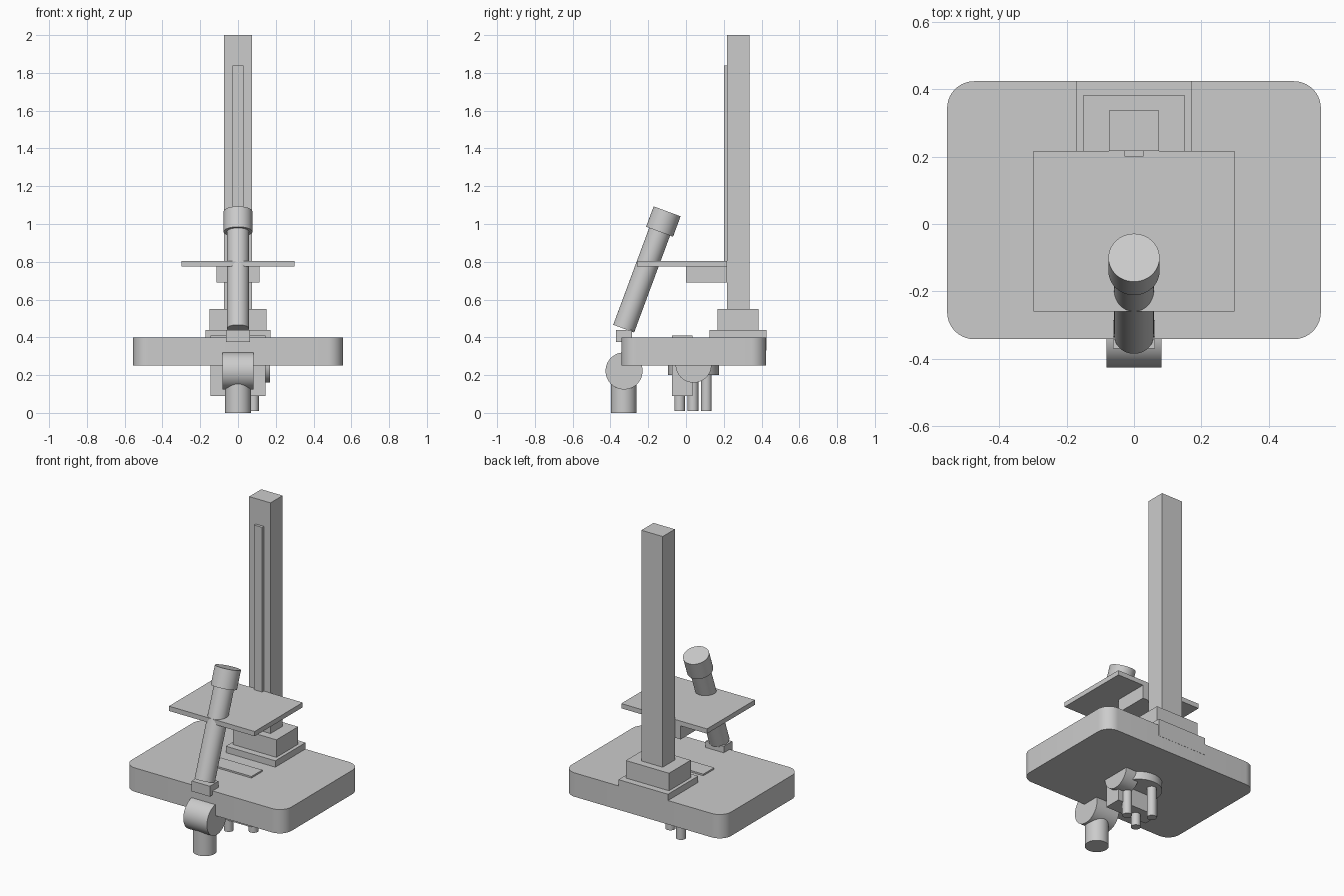
import bpy, bmesh, math
from mathutils import Vector

if "Cube" in bpy.data.objects:
    bpy.data.objects.remove(bpy.data.objects["Cube"])

grey = bpy.data.materials.new("light_grey")
grey.diffuse_color = (0.6, 0.6, 0.6, 1)
grey.use_nodes = True
grey.node_tree.nodes["Principled BSDF"].inputs["Base Color"].default_value = grey.diffuse_color


def finish(bm, name, smooth=False):
    bmesh.ops.recalc_face_normals(bm, faces=bm.faces[:])
    mesh = bpy.data.meshes.new(name)
    bm.to_mesh(mesh)
    bm.free()
    mesh.materials.append(grey)
    ob = bpy.data.objects.new(name, mesh)
    bpy.context.collection.objects.link(ob)
    if smooth:
        bpy.ops.object.select_all(action='DESELECT')
        ob.select_set(True)
        bpy.context.view_layer.objects.active = ob
        bpy.ops.object.shade_smooth_by_angle(angle=math.radians(30))
    return ob


def box(name, half_x, y0, y1, z0, z1, corner=0):
    """Box centred on x = 0, with optional rounded vertical corners."""
    bm = bmesh.new()
    bmesh.ops.create_cube(bm, size=1)
    for v in bm.verts:
        v.co = (v.co.x * 2 * half_x,
                (y0 + y1) / 2 + v.co.y * (y1 - y0),
                (z0 + z1) / 2 + v.co.z * (z1 - z0))
    if corner:
        upright = [e for e in bm.edges
                   if abs(e.verts[0].co.z - e.verts[1].co.z) > 0.01]
        bmesh.ops.bevel(bm, geom=upright, offset=corner, segments=10,
                        profile=0.5, affect='EDGES')
    return finish(bm, name, corner > 0)


def rod(name, start, end, radius):
    """Cylinder between two points."""
    a, b = Vector(start), Vector(end)
    bm = bmesh.new()
    bmesh.ops.create_cone(bm, cap_ends=True, segments=64, radius1=radius,
                          radius2=radius, depth=(b - a).length)
    bmesh.ops.rotate(bm, verts=bm.verts,
                     matrix=(b - a).to_track_quat('Z', 'Y').to_matrix())
    bmesh.ops.translate(bm, verts=bm.verts, vec=(a + b) / 2)
    return finish(bm, name, True)


# Base slab and the stepped foot of the column
box("base", 0.555, -0.342, 0.424, 0.25, 0.40, corner=0.08)
box("column_foot", 0.172, 0.125, 0.425, 0.33, 0.44)
box("column_collar", 0.15, 0.167, 0.383, 0.44, 0.55)

# Column with its guide rail
box("column", 0.074, 0.217, 0.337, 0.55, 2.0)
box("guide_rail", 0.028, 0.20, 0.22, 0.72, 1.84)

# Stage and the bracket that carries it
box("stage", 0.298, -0.26, 0.217, 0.775, 0.805)
box("stage_bracket", 0.115, 0.0, 0.217, 0.69, 0.775)

# Tilted viewing tube, eyepiece and mount
rod("viewing_tube", (0, -0.33, 0.446), (0, -0.13, 0.985), 0.059)
rod("eyepiece", (0, -0.14, 0.959), (0, -0.10, 1.067), 0.076)
box("tube_mount", 0.063, -0.37, -0.285, 0.375, 0.44)

# Lamp head on a short post
rod("lamp_head", (-0.082, -0.328, 0.222), (0.082, -0.328, 0.222), 0.098)
rod("lamp_post", (0, -0.33, 0), (0, -0.33, 0.2), 0.068)

# Block through the base, turret disc, knob and three lenses
box("turret_block", 0.145, -0.073, 0.035, 0.09, 0.41)
rod("turret_disc", (0, 0.04, 0.20), (0, 0.04, 0.26), 0.135)
rod("focus_knob", (0.07, 0.04, 0.255), (0.17, 0.04, 0.255), 0.095)
for i in range(3):
    t = math.radians(120 * i)
    x, y = 0.082 * math.cos(t), 0.037 + 0.082 * math.sin(t)
    rod(f"lens_{i + 1}", (x, y, 0.01), (x, y, 0.21), 0.028)
